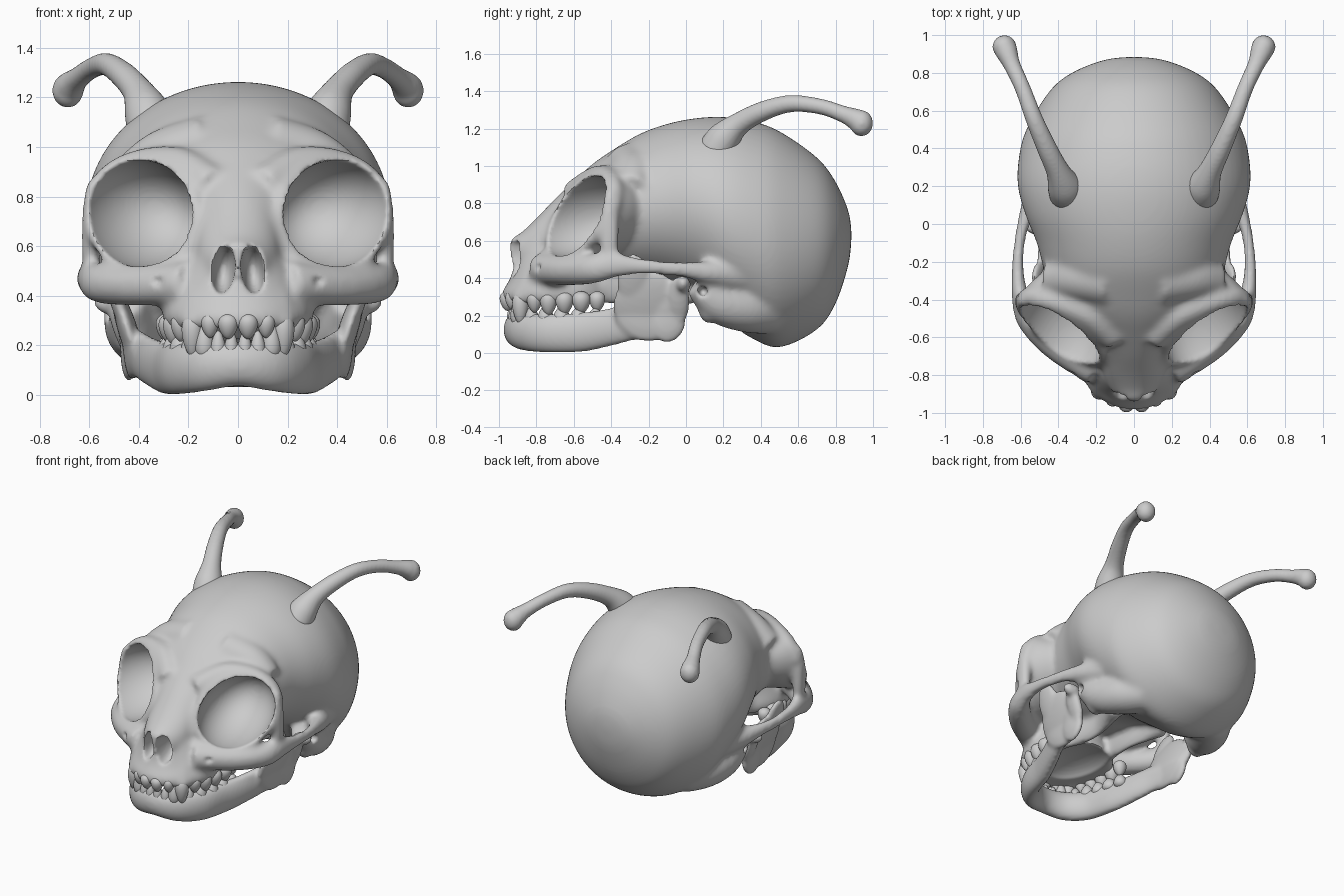
import bpy, bmesh, math
from mathutils import Vector, Matrix


def spline(pts, n):
    """Catmull-Rom through tuples of any length."""
    P = [pts[0]] + list(pts) + [pts[-1]]
    out = []
    for i in range(1, len(P) - 2):
        for k in range(n):
            t = k / n
            out.append(tuple(0.5 * (2 * b + (c - a) * t + (2 * a - 5 * b + 4 * c - d) * t * t
                                    + (3 * b - a - 3 * c + d) * t ** 3)
                             for a, b, c, d in zip(*P[i - 1:i + 3])))
    return out + [tuple(pts[-1])]


def loft(bm, rings, sides=32):
    """Skin elliptical rings given as (centre, axis a, axis b)."""
    loops = []
    for c, a, b in rings:
        loops.append([bm.verts.new(c + a * math.cos(2 * math.pi * k / sides)
                                   + b * math.sin(2 * math.pi * k / sides)) for k in range(sides)])
    for p, q in zip(loops, loops[1:]):
        for k in range(sides):
            j = (k + 1) % sides
            bm.faces.new((p[k], p[j], q[j], q[k]))
    bm.faces.new(loops[0][::-1])
    bm.faces.new(loops[-1])


def tube(bm, pts, n=6, sides=24):
    """Sweep along (x, y, z, horizontal radius, vertical radius)."""
    s = spline([p if len(p) == 5 else (*p, p[3]) for p in pts], n)
    rings = []
    for i, p in enumerate(s):
        t = Vector(s[min(i + 1, len(s) - 1)][:3]) - Vector(s[max(i - 1, 0)][:3])
        side = t.cross(Vector((0, 0, 1))).normalized()
        up = side.cross(t).normalized()
        rings.append((Vector(p[:3]), side * p[3], up * p[4]))
    loft(bm, rings, sides)


def flip(pts, s):
    return [(p[0] * s, *p[1:]) for p in pts]


def ball(bm, c, r, sub=4):
    m = Matrix.Translation(c) @ Matrix.Diagonal((*r, 1))
    return bmesh.ops.create_icosphere(bm, subdivisions=sub, radius=1, matrix=m)["verts"]


def socket(bm, s, grow, depth, front):
    """Sheared ellipsoid facing out of the eye opening."""
    c = Vector((0.39, -0.575, 0.73))
    u, w = Vector((0.205, 0.125, 0)) * grow, Vector((0, 0.095, 0.215)) * grow
    d, n = Vector((-0.45, 0.82, -0.12)) * depth, Vector((0.47, -0.8, 0.35)) * front
    for v in ball(bm, (0, 0, 0), (1, 1, 1), 5):
        x, y, z = v.co
        q = c + u * x + w * y + (n * z if z > 0 else d * -z)
        v.co = (q.x * s, q.y, q.z)


def finish(bm, name):
    bmesh.ops.recalc_face_normals(bm, faces=bm.faces)
    me = bpy.data.meshes.new(name)
    bm.to_mesh(me)
    bm.free()
    ob = bpy.data.objects.new(name, me)
    bpy.context.collection.objects.link(ob)
    return ob


def apply(ob, kind, **kw):
    m = ob.modifiers.new(kind, kind)
    for k, v in kw.items():
        setattr(m, k, v)
    bpy.context.view_layer.objects.active = ob
    bpy.ops.object.modifier_apply(modifier=m.name)


def fuse(ob, size, its):
    apply(ob, 'REMESH', mode='VOXEL', voxel_size=size)
    apply(ob, 'SMOOTH', factor=0.5, iterations=its)


def smooth(ob):
    bpy.ops.object.select_all(action='DESELECT')
    ob.select_set(True)
    bpy.context.view_layer.objects.active = ob
    bpy.ops.object.shade_smooth_by_angle(angle=math.radians(50))


# braincase and forehead: y, top, bottom, half width
bm = bmesh.new()
sections = [(0.885, 0.65, 0.61, 0.02), (0.868, 0.76, 0.47, 0.16), (0.8, 0.915, 0.265, 0.33),
            (0.7, 1.045, 0.125, 0.45), (0.5, 1.185, 0.03, 0.57), (0.35, 1.24, 0.08, 0.61),
            (0.2, 1.262, 0.18, 0.615), (0.05, 1.255, 0.3, 0.575), (-0.1, 1.225, 0.36, 0.515),
            (-0.25, 1.17, 0.38, 0.475), (-0.4, 1.08, 0.4, 0.43), (-0.5, 1.01, 0.41, 0.35),
            (-0.6, 0.92, 0.41, 0.25), (-0.7, 0.825, 0.4, 0.185), (-0.8, 0.72, 0.4, 0.16),
            (-0.88, 0.645, 0.42, 0.12), (-0.94, 0.61, 0.5, 0.06)]
loft(bm, [(Vector((0, y, (t + b) / 2)), Vector((w, 0, 0)), Vector((0, 0, (t - b) / 2)))
          for y, t, b, w in spline(sections, 5)], 64)
# upper jaw: z, centre y, half width, half depth
muzzle = [(0.27, -0.68, 0.285, 0.295), (0.32, -0.68, 0.305, 0.305), (0.4, -0.67, 0.285, 0.27),
          (0.5, -0.65, 0.24, 0.26), (0.6, -0.64, 0.175, 0.255), (0.68, -0.62, 0.12, 0.22)]
loft(bm, [(Vector((0, y, z)), Vector((rx, 0, 0)), Vector((0, ry, 0)))
          for z, y, rx, ry in spline(muzzle, 5)], 48)
for s in (1, -1):
    socket(bm, s, 1.15, 0.4, 0.02)
    # brow ridge and forehead filling above the eye, outer eye rim
    tube(bm, flip([(0.1, -0.6, 0.84, 0.08), (0.24, -0.48, 0.925, 0.075), (0.4, -0.415, 0.925, 0.065),
                   (0.52, -0.39, 0.865, 0.06), (0.59, -0.39, 0.77, 0.04)], s))
    tube(bm, flip([(0.12, -0.3, 0.99, 0.14), (0.3, -0.28, 0.94, 0.13), (0.44, -0.3, 0.86, 0.1)], s))
    ball(bm, (0.593 * s, -0.41, 0.64), (0.038, 0.055, 0.24))
    # cheekbone and arch
    tube(bm, flip([(0.2, -0.77, 0.45, 0.09), (0.3, -0.715, 0.445, 0.085), (0.44, -0.62, 0.44, 0.08),
                   (0.555, -0.5, 0.45, 0.07, 0.08), (0.6, -0.39, 0.47, 0.048, 0.07),
                   (0.615, -0.27, 0.465, 0.035, 0.048), (0.61, -0.13, 0.455, 0.03, 0.04),
                   (0.585, 0.0, 0.445, 0.035, 0.045), (0.53, 0.12, 0.43, 0.065), (0.45, 0.26, 0.42, 0.1)], s))
    # canine root, palate wing, ear bone and mastoid
    tube(bm, flip([(0.185, -0.885, 0.27, 0.05), (0.175, -0.85, 0.36, 0.045), (0.15, -0.8, 0.48, 0.04)], s))
    tube(bm, flip([(0.15, -0.46, 0.36, 0.05, 0.1), (0.13, -0.2, 0.34, 0.03, 0.09),
                   (0.2, 0.06, 0.32, 0.06)], s))
    ball(bm, (0.43 * s, 0.12, 0.26), (0.07, 0.06, 0.105))
    tube(bm, flip([(0.46, 0.06, 0.38, 0.08), (0.43, 0.18, 0.28, 0.11, 0.12), (0.37, 0.32, 0.24, 0.13),
                   (0.28, 0.45, 0.23, 0.13)], s))
skull = finish(bm, "skull")
fuse(skull, 0.016, 9)

# cutters: eye sockets, nostrils, ear holes, palate, neck opening
bm = bmesh.new()
for s in (1, -1):
    socket(bm, s, 1.0, 0.35, 0.22)
    for v in ball(bm, (0.06 * s, -0.94, 0.505), (0.048, 0.17, 0.098)):
        v.co.x -= s * (v.co.z - 0.5) * 0.08
    ball(bm, (0.53 * s, 0.09, 0.33), (0.07, 0.025, 0.03))
    ball(bm, (0.33 * s, -0.82, 0.46), (0.03, 0.05, 0.025))
ball(bm, (0, -0.58, 0.23), (0.19, 0.29, 0.1))
ball(bm, (0, 0.2, 0.14), (0.1, 0.1, 0.1))
cutter = finish(bm, "cutter")
cutter.hide_render = True
apply(skull, 'BOOLEAN', object=cutter, operation='DIFFERENCE', solver='EXACT')
bpy.data.objects.remove(cutter)
fuse(skull, 0.012, 4)
smooth(skull)

# horns with flared root and knobbed tip
for s, side in ((1, "right"), (-1, "left")):
    bm = bmesh.new()
    tube(bm, flip([(0.35, 0.16, 1.08, 0.1), (0.37, 0.205, 1.15, 0.09), (0.405, 0.285, 1.225, 0.062),
                   (0.465, 0.41, 1.292, 0.053), (0.53, 0.56, 1.333, 0.046), (0.59, 0.72, 1.317, 0.042),
                   (0.645, 0.84, 1.277, 0.045), (0.672, 0.905, 1.25, 0.058), (0.682, 0.93, 1.235, 0.062)], s), 8)
    ball(bm, (0.686 * s, 0.938, 1.228), (0.063, 0.062, 0.07))
    horn = finish(bm, "horn_" + side)
    fuse(horn, 0.011, 6)
    smooth(horn)

# lower jaw: swept body plus flat rear plates, points and hinges
half = [(0.14, -0.87, 0.115, 0.065, 0.1), (0.24, -0.75, 0.105, 0.06, 0.103),
        (0.295, -0.57, 0.11, 0.055, 0.105), (0.35, -0.42, 0.135, 0.05, 0.1),
        (0.395, -0.3, 0.165, 0.043, 0.1), (0.425, -0.18, 0.18, 0.036, 0.1)]
bm = bmesh.new()
tube(bm, flip(half, -1)[::-1] + [(0, -0.91, 0.125, 0.065, 0.09)] + half, 8, 32)
for s in (1, -1):
    ball(bm, (0.425 * s, -0.2, 0.25), (0.042, 0.19, 0.19))
    ball(bm, (0.44 * s, -0.1, 0.18), (0.034, 0.1, 0.125))
    ball(bm, (0.43 * s, -0.28, 0.38), (0.034, 0.09, 0.15))
    ball(bm, (0.45 * s, -0.04, 0.28), (0.035, 0.06, 0.13))
    ball(bm, (0.46 * s, -0.015, 0.365), (0.07, 0.04, 0.045))
for v in bm.verts:
    v.co.x += math.copysign(max(0, v.co.z - 0.2) * 0.3, v.co.x)
jaw = finish(bm, "lower_jaw")
fuse(jaw, 0.012, 8)
smooth(jaw)

# teeth: x, y, radius, tip z
upper = [(0.04, -0.955, 0.04, 0.225), (0.113, -0.93, 0.035, 0.23), (0.183, -0.885, 0.043, 0.15),
         (0.23, -0.81, 0.04, 0.215), (0.257, -0.735, 0.044, 0.2), (0.272, -0.65, 0.047, 0.205),
         (0.282, -0.56, 0.048, 0.21), (0.278, -0.475, 0.042, 0.22)]
lower = [(0.027, -0.93, 0.027, 0.26), (0.08, -0.92, 0.029, 0.26), (0.135, -0.9, 0.037, 0.3),
         (0.192, -0.825, 0.037, 0.25), (0.232, -0.75, 0.042, 0.255), (0.258, -0.665, 0.045, 0.25),
         (0.275, -0.575, 0.047, 0.245), (0.29, -0.485, 0.042, 0.24)]
for name, row, root in (("upper_teeth", upper, 0.33), ("lower_teeth", lower, 0.14)):
    bm = bmesh.new()
    for s in (1, -1):
        for x, y, r, tip in row:
            mid, h = (root + tip) / 2, (tip - root) / 2
            for v in ball(bm, (x * s, y, mid), (r, r, abs(h)), 3):
                k = 1 - 0.3 * (v.co.z - mid) / h
                v.co.x = x * s + (v.co.x - x * s) * k
                v.co.y = y + (v.co.y - y) * k
    smooth(finish(bm, name))
